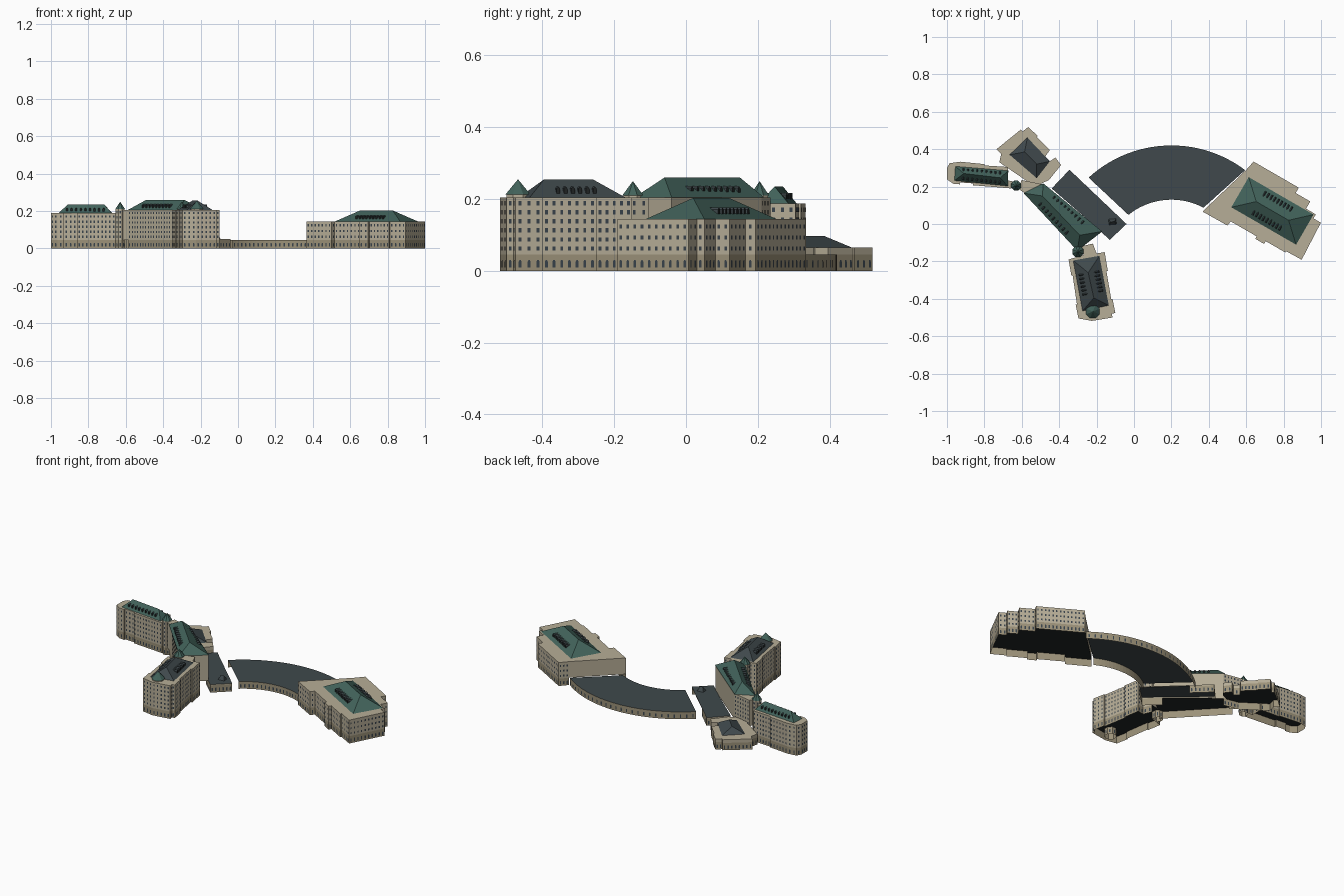
import bpy, bmesh, math
from mathutils import Vector

if "Cube" in bpy.data.objects:
    bpy.data.objects.remove(bpy.data.objects["Cube"])

def mat(name, c):
    m = bpy.data.materials.new(name)
    m.diffuse_color = (*c, 1)
    m.use_nodes = True
    m.node_tree.nodes["Principled BSDF"].inputs["Base Color"].default_value = m.diffuse_color
    return m

WALL = mat("stone", (0.47, 0.42, 0.31))
BASE = mat("base_stone", (0.33, 0.285, 0.19))
GREEN = mat("green_roof", (0.055, 0.125, 0.105))
SLATE = mat("slate_roof", (0.05, 0.066, 0.072))
GLASS = mat("glass", (0.04, 0.055, 0.07))
DARK = mat("dark", (0.015, 0.018, 0.018))
B = 0.045  # ground floor height

def finish(bm, name, mats):
    me = bpy.data.meshes.new(name)
    bm.to_mesh(me)
    bm.free()
    for m in mats:
        me.materials.append(m)
    ob = bpy.data.objects.new(name, me)
    bpy.context.collection.objects.link(ob)
    return ob

def face(bm, pts, mi=0):
    f = bm.faces.new([bm.verts.new(p) for p in pts])
    f.material_index = mi
    return f

def windows(name, pts, h, skip=(), pitch=0.021):
    # arched ground floor openings and rows of upper windows on every wall
    bm = bmesh.new()
    for i, a in enumerate(pts):
        if i in skip:
            continue
        a, b = Vector((*a, 0)), Vector((*pts[(i + 1) % len(pts)], 0))
        L = (b - a).length
        n = int(L / pitch + 0.3)
        if n < 1:
            continue
        d = (b - a) / L
        out = Vector((d.y, -d.x, 0)) * 0.0015
        up = Vector((0, 0, 1))
        rows = max(0, round((h - B - 0.012) / 0.0255)) if h > 0.1 else 0
        for k in range(n):
            c = a + d * (L * (k + 0.5) / n) + out
            w = d * 0.004
            face(bm, [c - w + up * .009, c + w + up * .009, c + w + up * .026,
                      c + w * .5 + up * .030, c - w * .5 + up * .030, c - w + up * .026])
            for r in range(rows):
                z = up * (B + 0.011 + r * (h - B - 0.008) / rows)
                face(bm, [c - w + z, c + w + z, c + w + z + up * .012, c - w + z + up * .012])
    finish(bm, name + "_windows", [GLASS])

def building(name, pts, h, top=WALL, skip=()):
    # open-bottomed ground floor, stone storeys above, flat top
    bm = bmesh.new()
    n = len(pts)
    zb = min(B, h)
    for i in range(n):
        a, b = pts[i], pts[(i + 1) % n]
        if i not in skip:
            face(bm, [(*a, 0), (*b, 0), (*b, zb), (*a, zb)], 1)
        if h > zb:
            face(bm, [(*a, zb), (*b, zb), (*b, h), (*a, h)], 0)
    face(bm, [(*p, h) for p in pts], 2)
    if h > 0.06:
        face(bm, [(*p, zb) for p in reversed(pts)], 3)
    finish(bm, name, [WALL, BASE, top, DARK])
    windows(name, pts, h, skip)

def dormers(name, e0, e1, r0, r1, n, t0, t1):
    # small gabled dormers along one roof slope
    bm = bmesh.new()
    d = (e1 - e0).normalized()
    out = Vector((d.y, -d.x, 0))
    for k in range(n):
        t = t0 + (t1 - t0) * k / max(1, n - 1)
        e = e0.lerp(e1, t)
        c = e.lerp(r0.lerp(r1, t), 0.22)
        prof = [(-.005, -.002), (.005, -.002), (.005, .013), (0, .019), (-.005, .013)]
        f = [c + d * u + Vector((0, 0, v)) for u, v in prof]
        g = [p - out * 0.035 for p in f]
        face(bm, f, 1)
        for i in range(5):
            j = (i + 1) % 5
            face(bm, [f[j], f[i], g[i], g[j]], 0)
    finish(bm, name, [SLATE, DARK])

def hip_roof(name, eave, ridge, z, peak, m, nd=0, rng=(.25, .75)):
    # eave is counter-clockwise, its edges 0 and 2 are the long sides
    e = [Vector((*p, z)) for p in eave]
    r = [Vector((*p, peak)) for p in ridge]
    bm = bmesh.new()
    face(bm, [e[0], e[1], r[1], r[0]])
    face(bm, [e[1], e[2], r[1]])
    face(bm, [e[2], e[3], r[0], r[1]])
    face(bm, [e[3], e[0], r[0]])
    finish(bm, name, [m])
    if nd:
        dormers(name + "_dormers_a", e[0], e[1], r[0], r[1], nd, *rng)
        dormers(name + "_dormers_b", e[2], e[3], r[1], r[0], nd, 1 - rng[1], 1 - rng[0])

def turret(name, x, y, r, h, peak):
    # octagonal tower with pointed roof
    ring = [(x + r * math.cos(math.tau * (i + .5) / 8), y + r * math.sin(math.tau * (i + .5) / 8))
            for i in range(8)]
    building(name, ring, h)
    big = [(x + (p - x) * 1.1, y + (q - y) * 1.1, h) for p, q in ring]
    bm = bmesh.new()
    for i in range(8):
        face(bm, [big[i], big[(i + 1) % 8], (x, y, peak)])
    finish(bm, name + "_roof", [GREEN])

def local(cx, cy, deg, pts):
    c, s = math.cos(math.radians(deg)), math.sin(math.radians(deg))
    return [(cx + c * u - s * v, cy + s * u + c * v) for u, v in pts]

# east building
def east(p):
    return local(.74, .07, -30, p)
building("east_building", east([
    (-.322, -.19), (-.169, -.188), (-.165, -.16), (-.005, -.16), (-.005, -.175), (.05, -.175),
    (.05, -.158), (.17, -.158), (.17, -.15), (.266, -.148), (.256, .075), (.21, .075), (.21, .1),
    (.15, .1), (.15, .145), (.06, .145), (.06, .178), (-.219, .178), (-.231, .12)]), .145, skip=(18,))
hip_roof("east_roof", east([(-.2, -.093), (.2, -.093), (.2, .093), (-.2, .093)]),
         east([(-.1, 0), (.1, 0)]), .145, .203, GREEN, 9, (.27, .73))

# curved low gallery
CX, CY = .2, -.235
def arc(r, a0, a1, n):
    return [(CX + r * math.cos(math.radians(a0 + (a1 - a0) * i / n)),
             CY + r * math.sin(math.radians(a0 + (a1 - a0) * i / n))) for i in range(n + 1)]
building("curved_gallery", arc(.655, 53, 132.5, 26) + arc(.365, 129, 62, 18), B, SLATE, (26, 45))

# low link block with roof light
building("link_block", [(-.345, .29), (-.44, .19), (-.215, -.005), (-.13, -.085), (-.04, 0), (-.245, .195)],
         .05, SLATE, (1, 4))
box = local(-.115, .012, 5, [(-.02, -.015), (.02, -.015), (.02, .015), (-.02, .015)])
hip_roof("roof_light", box, local(-.115, .012, 5, [(-.01, 0), (.01, 0)]), .05, .075, SLATE)

# central diagonal range
building("central_range", [(-.62, .19), (-.585, .165), (-.30, -.14), (-.175, -.04), (-.48, .21), (-.6, .235)],
         .205, WALL, (0, 2, 3, 5))
hip_roof("central_roof", [(-.59, .165), (-.303, -.143), (-.17, -.04), (-.485, .217)],
         [(-.49, .15), (-.29, -.06)], .205, .26, GREEN, 9, (.22, .75))

# south wing
building("south_wing", [
    (-.35, -.19), (-.335, -.275), (-.328, -.275), (-.305, -.43), (-.312, -.43), (-.297, -.505), (-.225, -.518),
    (-.115, -.50), (-.118, -.48), (-.10, -.475), (-.115, -.4), (-.122, -.4), (-.148, -.25), (-.14, -.25),
    (-.157, -.15), (-.20, -.158), (-.22, -.105), (-.285, -.12), (-.27, -.165)], .205, skip=(16,))
hip_roof("south_roof", [(-.325, -.195), (-.275, -.465), (-.135, -.435), (-.185, -.17)],
         [(-.245, -.26), (-.215, -.395)], .205, .255, SLATE, 6, (.27, .7))
turret("south_turret", -.22, -.468, .035, .212, .255)
turret("middle_turret", -.30, -.148, .029, .21, .25)

# west wing
building("west_wing", [
    (-1, .238), (-.965, .215), (-.93, .212), (-.93, .222), (-.86, .217), (-.86, .207), (-.655, .19), (-.65, .23),
    (-.675, .232), (-.675, .305), (-.80, .313), (-.80, .32), (-.93, .333), (-.985, .325), (-1, .30)], .188)
hip_roof("west_roof", [(-.96, .232), (-.675, .203), (-.672, .285), (-.955, .308)],
         [(-.91, .27), (-.715, .247)], .188, .235, GREEN, 9, (.13, .87))
turret("west_turret", -.63, .205, .026, .21, .25)

# low northern annex
building("north_annex", [
    (-.735, .40), (-.71, .375), (-.72, .33), (-.53, .20), (-.455, .235), (-.39, .315), (-.42, .355), (-.45, .335),
    (-.475, .36), (-.45, .395), (-.52, .465), (-.515, .47), (-.565, .519), (-.595, .495), (-.605, .505)],
    .065, skip=(3,))
hip_roof("annex_roof", [(-.665, .37), (-.52, .245), (-.45, .335), (-.57, .462)],
         [(-.585, .385), (-.52, .32)], .065, .097, SLATE)
